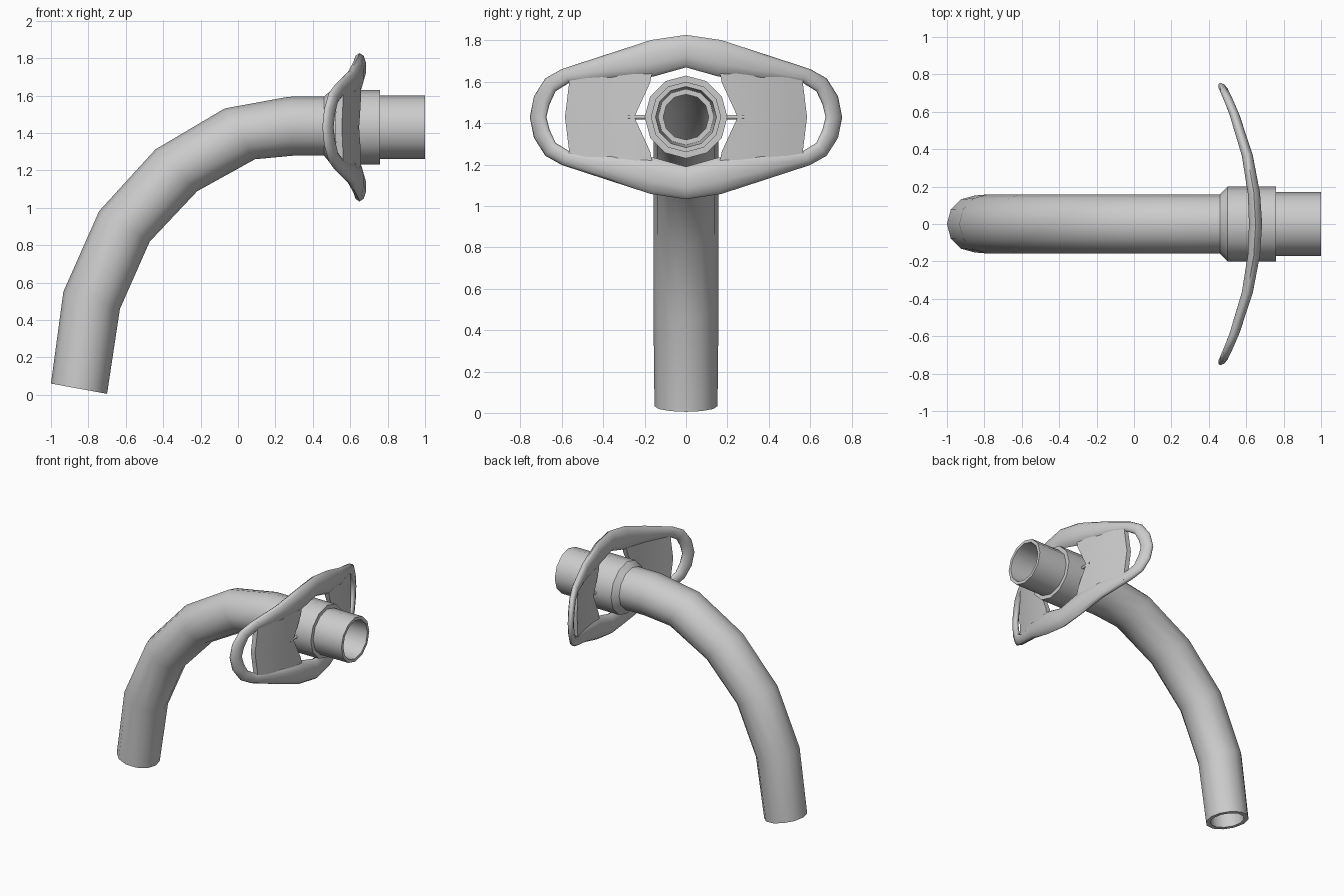
import bpy, bmesh, math
from mathutils import Vector

if "Cube" in bpy.data.objects:
    bpy.data.objects.remove(bpy.data.objects["Cube"])

CZ = 1.43      # height of the straight axis
SIDES = 12

grey = bpy.data.materials.new("light grey plastic")
grey.diffuse_color = (0.6, 0.6, 0.6, 1)
grey.use_nodes = True
grey.node_tree.nodes["Principled BSDF"].inputs["Base Color"].default_value = grey.diffuse_color


def finish(name, rings, close_rows, close_cols, angle=40):
    """Skin a list of equal-length vertex rings and shade it."""
    bm = bmesh.new()
    vs = [[bm.verts.new(p) for p in r] for r in rings]
    n, m = len(vs), len(vs[0])
    for i in range(n if close_rows else n - 1):
        for j in range(m if close_cols else m - 1):
            a, b = vs[i], vs[(i + 1) % n]
            k = (j + 1) % m
            bm.faces.new((a[j], a[k], b[k], b[j]))
    if not close_rows and close_cols:
        bm.faces.new(vs[0])
        bm.faces.new(vs[-1])
    bmesh.ops.recalc_face_normals(bm, faces=bm.faces[:])
    me = bpy.data.meshes.new(name)
    bm.to_mesh(me)
    bm.free()
    ob = bpy.data.objects.new(name, me)
    bpy.context.collection.objects.link(ob)
    me.materials.append(grey)
    bpy.ops.object.select_all(action='DESELECT')
    ob.select_set(True)
    bpy.context.view_layer.objects.active = ob
    bpy.ops.object.shade_smooth_by_angle(angle=math.radians(angle))
    return ob


def ring(x, z, up, r):
    """Circle round (x, z) whose in-plane axis is up."""
    return [Vector((x, 0, z)) + up * (r * math.cos(t)) + Vector((0, r * math.sin(t), 0))
            for t in (2 * math.pi * k / SIDES for k in range(SIDES))]


# Curved tube: pairs of points on the outer and inner bend
bend = [((-1.0, .06), (-.70, .005)), ((-.93, .55), (-.635, .46)),
        ((-.74, .98), (-.475, .82)), ((-.44, 1.31), (-.22, 1.09)),
        ((-.07, 1.53), (.09, 1.26)), ((.27, 1.595), (.30, 1.277)),
        ((.46, 1.595), (.46, 1.277))]


def bend_ring(pair, r=None):
    a, b = (Vector((p[0], 0, p[1])) for p in pair)
    c = (a + b) / 2
    return ring(c.x, c.z, (a - b).normalized(), r or (a - b).length / 2)


UP = Vector((0, 0, 1))
rings = [bend_ring(p, None if i == 0 else .158) for i, p in enumerate(bend)]
# collar and connector, then back down the bore
for x, r in [(.50, .20), (.76, .20), (.76, .17), (1.0, .17), (1.0, .147), (.72, .135), (.72, .11)]:
    rings.append(ring(x, CZ, UP, r))
rings += [bend_ring(p, .12) for p in reversed(bend)]
finish("tube_with_collar_and_connector", rings, True, True)


def curve_x(y):
    """Mid-surface of the curved neck flange."""
    return .65 - .33 * y * y


# Flange rim: (outer y, outer z, inner y, inner z) for one quarter
quarter = [(0, .397, 0, .24), (.17, .372, .16, .195), (.37, .307, .36, .18),
           (.60, .232, .565, .165), (.68, .187, .63, .125),
           (.735, .10, .66, .06), (.755, 0, .675, 0)]
loop = quarter + [(a, -b, c, -d) for a, b, c, d in reversed(quarter[:-1])]
loop += [(-a, b, -c, d) for a, b, c, d in reversed(loop[1:-1])]
rim = []
for oy, oz, iy, iz in loop:
    t = .037 - .012 * abs(oy) / .755
    row = []
    for k in range(10):
        a = 2 * math.pi * k / 10
        f = .5 + .5 * math.cos(a)
        y, z = iy + (oy - iy) * f, iz + (oz - iz) * f
        row.append((curve_x(y) + t * math.sin(a), y, CZ + z))
    rim.append(row)
finish("neck_flange_rim", rim, True, True, 60)

# Thin side panels between the centre hole and the strap slots
for s, side in ((1, "left"), (-1, "right")):
    rows = []
    for z in (-.23, -.165, -.08, 0, .08, .165, .23):
        y0 = .25 - .09 * min(1, abs(z) / .195)
        y1 = .585 - .02 * min(1, abs(z) / .165)
        ys = [y0 + (y1 - y0) * k / 5 for k in range(6)]
        front = [(curve_x(y) + .018, s * y, CZ + z) for y in ys]
        back = [(curve_x(y) - .018, s * y, CZ + z) for y in reversed(ys)]
        rows.append(front + back)
    finish("flange_panel_" + side, rows, False, True)

    # Pivot pin joining panel and collar
    pin = [[(.635 + .011 * math.cos(a), s * y, CZ + .011 * math.sin(a))
            for a in (2 * math.pi * k / 8 for k in range(8))] for y in (.18, .28)]
    finish("pivot_pin_" + side, pin, False, True, 60)
